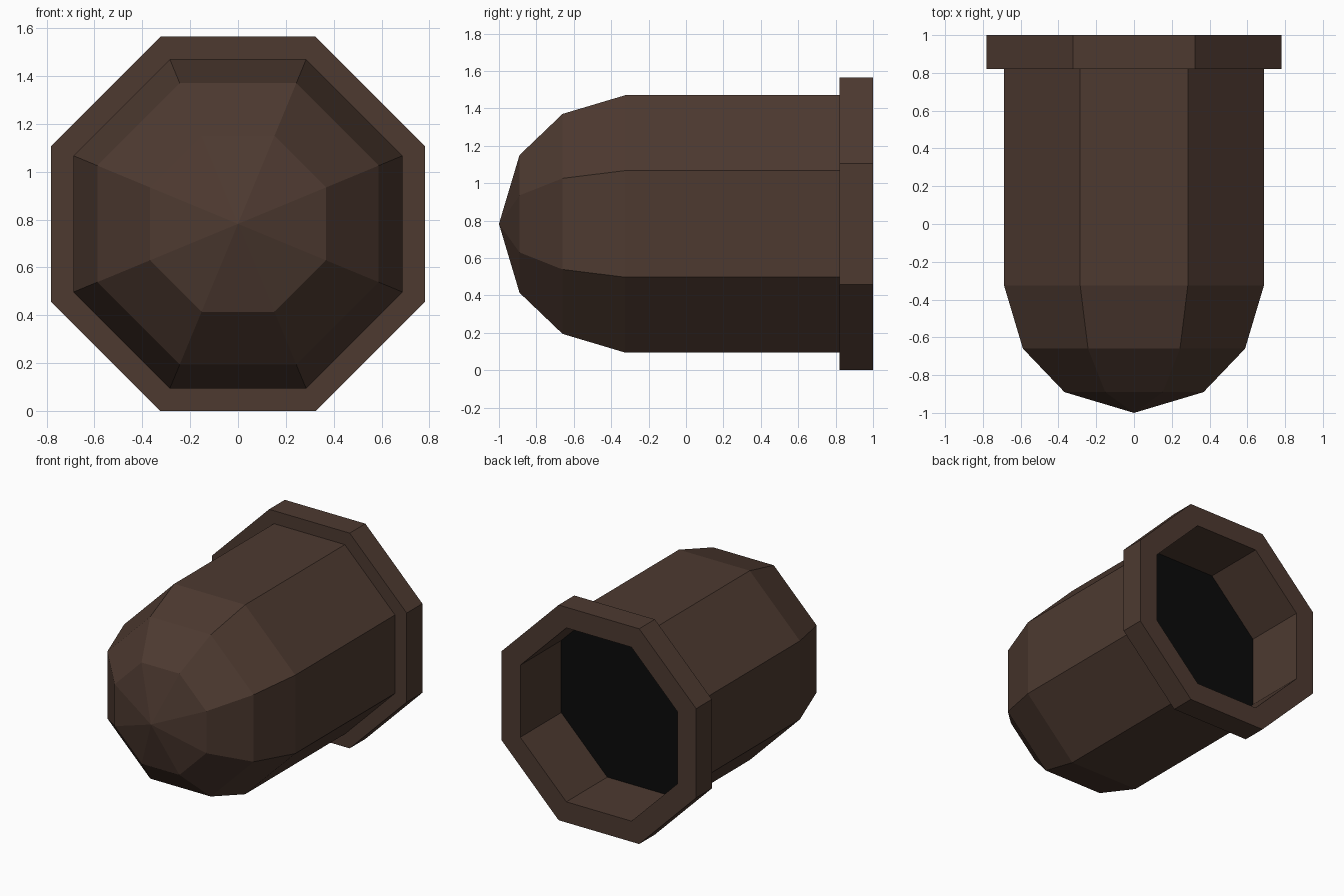
import bpy, bmesh, math

if "Cube" in bpy.data.objects:
    bpy.data.objects.remove(bpy.data.objects["Cube"])

CZ = 0.782                      # height of the axis
K = 1 / math.cos(math.pi / 8)   # flat-to-flat half width -> corner radius


def material(name, rgb):
    m = bpy.data.materials.new(name)
    m.diffuse_color = (*rgb, 1)
    m.use_nodes = True
    m.node_tree.nodes["Principled BSDF"].inputs["Base Color"].default_value = m.diffuse_color
    return m


brown = material("dark brown", (0.075, 0.042, 0.030))
black = material("black", (0.003, 0.003, 0.003))


def octagon_lathe(name, profile, mat):
    """Eight-sided solid around the y axis from (y, half width) points."""
    bm = bmesh.new()
    rings = []
    for y, a in profile:
        if a == 0:
            rings.append([bm.verts.new((0, y, CZ))] * 8)
        else:
            angles = [math.pi / 8 + i * math.pi / 4 for i in range(8)]
            rings.append([bm.verts.new((a * K * math.cos(t), y, CZ + a * K * math.sin(t)))
                          for t in angles])
    for r, s in zip(rings, rings[1:]):
        for i in range(8):
            j = (i + 1) % 8
            corners = list(dict.fromkeys((r[i], r[j], s[j], s[i])))
            bm.faces.new(corners)
    if profile[-1][1] > 0:
        bm.faces.new(rings[-1])
    bmesh.ops.recalc_face_normals(bm, faces=bm.faces[:])
    me = bpy.data.meshes.new(name)
    bm.to_mesh(me)
    bm.free()
    me.materials.append(mat)
    ob = bpy.data.objects.new(name, me)
    bpy.context.collection.objects.link(ob)
    return ob


# Domed body, flange and recessed socket in one closed shell
shell = octagon_lathe("shell", [
    (-1.0, 0), (-0.89, 0.368), (-0.66, 0.588), (-0.325, 0.688),
    (0.82, 0.688), (0.82, 0.782), (1.0, 0.782), (1.0, 0.632), (0.53, 0.632)], brown)

# Black floor of the socket: the one face closing the last ring
shell.data.materials.append(black)
for f in shell.data.polygons:
    if len(f.vertices) == 8:
        f.material_index = 1
